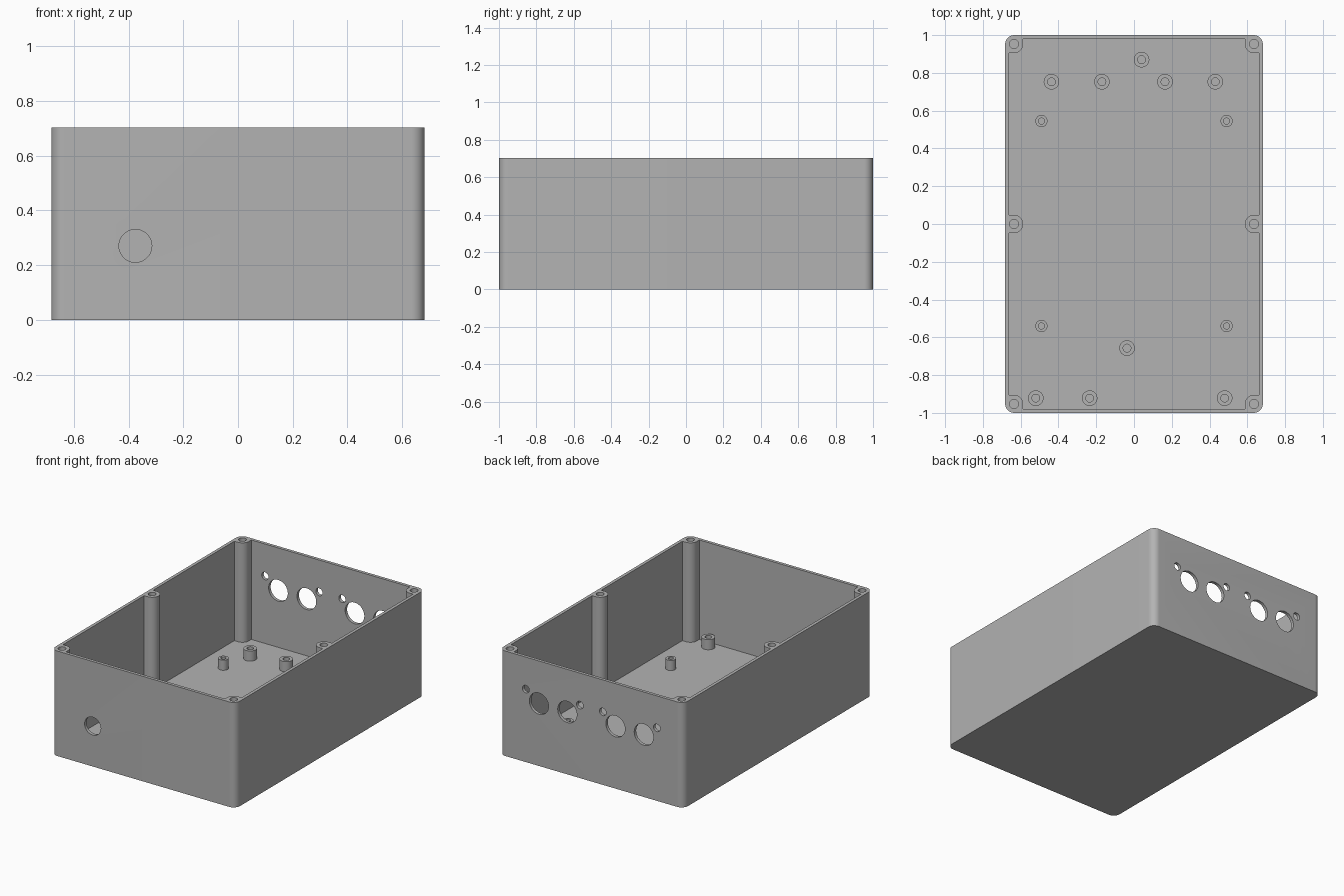
import bpy
import bmesh
from math import sin, cos, pi, radians
from mathutils import Matrix, Vector

cube = bpy.data.objects.get("Cube")
if cube:
    bpy.data.objects.remove(cube, do_unlink=True)

HX, HY, H = 0.682, 1.0, 0.702        # half width, half depth, height
WALL, FLOOR = 0.021, 0.037
BX, BY, BR = 0.635, 0.953, 0.048     # screw boss centre and radius

grey = bpy.data.materials.new("plain grey")
grey.use_nodes = True
COLOUR = (0.45, 0.45, 0.45, 1)
grey.diffuse_color = COLOUR
grey.node_tree.nodes["Principled BSDF"].inputs["Base Color"].default_value = COLOUR


def arc(cx, cy, r, start, end, steps=12):
    angles = [radians(start + (end - start) * i / steps) for i in range(steps + 1)]
    return [(cx + r * cos(a), cy + r * sin(a)) for a in angles]


def four_way(quarter):
    """Mirror a counter-clockwise first-quadrant outline into all quadrants."""
    points = []
    for sx, sy in ((1, 1), (-1, 1), (-1, -1), (1, -1)):
        part = quarter if sx == sy else quarter[::-1]
        points += [(x * sx, y * sy) for x, y in part]
    clean = []
    for i, p in enumerate(points):
        if (Vector(p) - Vector(points[i - 1])).length > 1e-5:
            clean.append(p)
    return clean


def add_prism(bm, outline, low, high, matrix=Matrix()):
    base = bm.faces.new([bm.verts.new((x, y, low)) for x, y in outline])
    bmesh.ops.recalc_face_normals(bm, faces=[base])
    moved = bmesh.ops.extrude_face_region(bm, geom=[base], use_keep_orig=True)["geom"]
    top = [v for v in moved if isinstance(v, bmesh.types.BMVert)]
    bmesh.ops.translate(bm, verts=top, vec=(0, 0, high - low))
    verts = list(base.verts) + top
    bmesh.ops.transform(bm, verts=verts, matrix=matrix)


def finish(bm, name):
    bmesh.ops.recalc_face_normals(bm, faces=bm.faces)
    mesh = bpy.data.meshes.new(name)
    bm.to_mesh(mesh)
    bm.free()
    obj = bpy.data.objects.new(name, mesh)
    bpy.context.collection.objects.link(obj)
    mesh.materials.append(grey)
    return obj


def smooth(obj):
    bpy.ops.object.select_all(action="DESELECT")
    obj.select_set(True)
    bpy.context.view_layer.objects.active = obj
    bpy.ops.object.shade_smooth_by_angle(angle=radians(30))


# Outer block with rounded upright edges
bm = bmesh.new()
add_prism(bm, four_way(arc(HX - BR, HY - BR, BR, 0, 90)), 0, H)
box = finish(bm, "enclosure_box")

# Cavity, leaving the corner and middle screw bosses standing
ix, iy = HX - WALL, HY - WALL
quarter = arc(BX, 0, BR, 180, 90) + [(ix, BR), (ix, BY - BR)]
quarter += arc(BX, BY, BR, 270, 180) + [(BX - BR, iy)]
bm = bmesh.new()
add_prism(bm, four_way(quarter), FLOOR, H + 0.1)
cavity = finish(bm, "cavity_cutter")

# Screw holes in the bosses and round openings in the end walls
bm = bmesh.new()
for x in (-BX, BX):
    for y in (-BY, 0, BY):
        add_prism(bm, arc(x, y, 0.024, 0, 352.5, 47), H - 0.2, H + 0.1)
openings = [(-0.375, 0.27, 0.06, -1)]
for side in (-1, 1):
    openings += [(side * 0.388, 0.417, 0.071, 1), (side * 0.178, 0.417, 0.071, 1),
                 (side * 0.485, 0.488, 0.025, 1), (side * 0.085, 0.488, 0.025, 1)]
for x, z, r, end in openings:
    place = Matrix.Translation((x, end * HY, z)) @ Matrix.Rotation(pi / 2, 4, "X")
    add_prism(bm, arc(0, 0, r, 0, 352.5, 47), -0.035, 0.035, place)
holes = finish(bm, "hole_cutter")

for cutter in (cavity, holes):
    cutter.hide_render = True
    mod = box.modifiers.new(cutter.name, "BOOLEAN")
    mod.operation, mod.solver, mod.object = "DIFFERENCE", "EXACT", cutter
graph = bpy.context.evaluated_depsgraph_get()
cut_mesh = bpy.data.meshes.new_from_object(box.evaluated_get(graph))
box.modifiers.clear()
box.data = cut_mesh
for cutter in (cavity, holes):
    bpy.data.objects.remove(cutter, do_unlink=True)
smooth(box)


# Hollow standoffs on the floor
def standoff(name, x, y, r, top=0.105):
    bm = bmesh.new()
    low = FLOOR - 0.004
    loop = [bm.verts.new(p) for p in ((r / 2, 0, low), (r / 2, 0, top), (r, 0, top), (r, 0, low))]
    edges = [bm.edges.new((loop[i - 1], loop[i])) for i in range(4)]
    bmesh.ops.spin(bm, geom=loop + edges, axis=(0, 0, 1), cent=(0, 0, 0),
                   angle=2 * pi, steps=40)
    bmesh.ops.remove_doubles(bm, verts=bm.verts, dist=1e-5)
    obj = finish(bm, name)
    obj.location = (x, y, 0)
    smooth(obj)


for x in (-0.49, 0.49):
    for y in (-0.54, 0.545):
        standoff("small_standoff", x, y, 0.032)
for x in (-0.437, -0.17, 0.164, 0.43):
    standoff("back_standoff", x, 0.753, 0.041)
for x in (-0.52, -0.235, 0.48):
    standoff("front_standoff", x, -0.922, 0.041)
standoff("back_middle_standoff", 0.04, 0.87, 0.041)
standoff("front_middle_standoff", -0.037, -0.657, 0.041)
